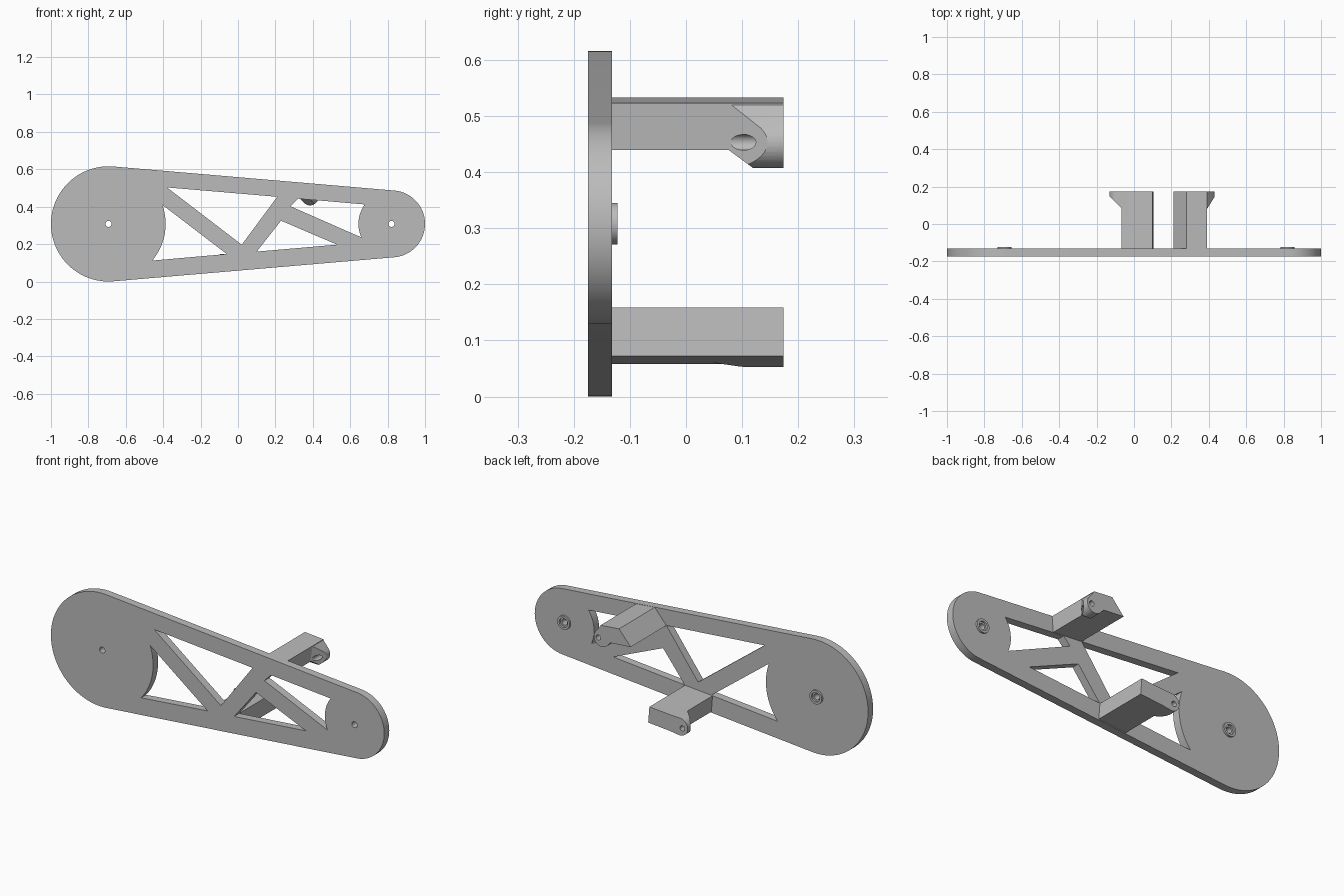
import bpy, bmesh
from math import acos, cos, sin, pi, radians
from mathutils import Vector

if "Cube" in bpy.data.objects:
    bpy.data.objects.remove(bpy.data.objects["Cube"])

grey = bpy.data.materials.new("plain_grey")
grey.use_nodes = True
colour = (0.5, 0.5, 0.5, 1)
grey.diffuse_color = colour
grey.node_tree.nodes["Principled BSDF"].inputs["Base Color"].default_value = colour

FRONT, FACE, REAR = -0.175, -0.132, 0.174
MID = 0.308
BIG, SMALL = (-0.692, MID), (0.821, MID)
BIG_R, SMALL_R = 0.308, 0.179


def arc(centre, r, start, end, n=24):
    return [(centre[0] + r * cos(start + (end - start) * i / n),
             centre[1] + r * sin(start + (end - start) * i / n)) for i in range(n + 1)]


def circle(centre, r, n=32):
    return arc(centre, r, 0, 2 * pi, n)[:-1]


def finish(obj):
    obj.data.materials.clear()
    obj.data.materials.append(grey)
    bpy.ops.object.select_all(action='DESELECT')
    obj.select_set(True)
    bpy.context.view_layer.objects.active = obj
    bpy.ops.object.shade_smooth_by_angle(angle=radians(30))
    return obj


def prism(name, outlines, y0, y1):
    """Extrude x-z outlines along y; inner outlines become holes."""
    curve = bpy.data.curves.new(name, 'CURVE')
    curve.dimensions = '2D'
    curve.fill_mode = 'BOTH'
    curve.extrude = (y1 - y0) / 2
    for pts in outlines:
        spline = curve.splines.new('POLY')
        spline.points.add(len(pts) - 1)
        for p, (x, z) in zip(spline.points, pts):
            p.co = (x, z, 0, 1)
        spline.use_cyclic_u = True
    obj = bpy.data.objects.new(name, curve)
    bpy.context.collection.objects.link(obj)
    obj.rotation_euler.x = pi / 2
    obj.location.y = (y0 + y1) / 2
    bpy.ops.object.select_all(action='DESELECT')
    obj.select_set(True)
    bpy.context.view_layer.objects.active = obj
    bpy.ops.object.convert(target='MESH')
    obj = bpy.context.object
    bpy.ops.object.transform_apply(location=True, rotation=True, scale=True)
    bm = bmesh.new()
    bm.from_mesh(obj.data)
    bmesh.ops.remove_doubles(bm, verts=bm.verts, dist=1e-5)
    bmesh.ops.recalc_face_normals(bm, faces=bm.faces)
    bm.to_mesh(obj.data)
    bm.free()
    return finish(obj)


def ear(name, outline, cuts, hole):
    """Convex lug with sloping front planes and a screw hole."""
    bm = bmesh.new()
    for x, z in outline:
        bm.verts.new((x, -0.05, z))
        bm.verts.new((x, REAR, z))
    hull = bmesh.ops.convex_hull(bm, input=bm.verts)
    loose = [v for v in hull["geom_interior"] if isinstance(v, bmesh.types.BMVert)]
    bmesh.ops.delete(bm, geom=loose, context='VERTS')
    for point, normal in cuts:
        geom = bm.verts[:] + bm.edges[:] + bm.faces[:]
        bmesh.ops.bisect_plane(bm, geom=geom, plane_co=point,
                               plane_no=Vector(normal).normalized(), clear_outer=True)
        rim = [e for e in bm.edges if e.is_boundary]
        bmesh.ops.holes_fill(bm, edges=rim, sides=0)
    bmesh.ops.recalc_face_normals(bm, faces=bm.faces)
    mesh = bpy.data.meshes.new(name)
    bm.to_mesh(mesh)
    bm.free()
    obj = bpy.data.objects.new(name, mesh)
    bpy.context.collection.objects.link(obj)
    cutter = prism("hole_cutter", [circle(hole, 0.014, 24)], -0.1, 0.25)
    cutter.hide_render = True
    mod = obj.modifiers.new("hole", 'BOOLEAN')
    mod.operation = 'DIFFERENCE'
    mod.solver = 'EXACT'
    mod.object = cutter
    finish(obj)
    bpy.ops.object.modifier_apply(modifier="hole")
    bpy.data.objects.remove(cutter)
    return finish(obj)


# Side plate: two round ends joined by tangents, with four truss windows
phi = acos((BIG_R - SMALL_R) / (SMALL[0] - BIG[0]))
outer = arc(BIG, BIG_R, phi, 2 * pi - phi, 56) + arc(SMALL, SMALL_R, -phi, phi, 40)
big_window = [(-0.06, 0.147)] + arc(BIG, 0.305, radians(19.5), radians(-40))
top_window = [(-0.38, 0.503), (0.21, 0.453), (0.02, 0.197)]
small_window = [(0.281, 0.402), (0.32, 0.443)] + arc(SMALL, 0.177, radians(144), radians(204))
low_window = [(0.10, 0.16), (0.23, 0.325), (0.53, 0.197)]
prism("side_plate", [outer, big_window, top_window, small_window, low_window,
                     circle(BIG, 0.016), circle(SMALL, 0.016)], FRONT, FACE)

# Raised rings around the pivot holes
for name, centre in (("large_end_boss", BIG), ("small_end_boss", SMALL)):
    prism(name, [circle(centre, 0.037), circle(centre, 0.025)], FACE - 0.001, -0.122)

# Mounting arms reaching back from the rails
prism("upper_arm", [[(0.21, 0.453), (0.28, 0.533), (0.391, 0.523), (0.384, 0.439)]],
      FACE - 0.003, REAR)
prism("lower_arm", [[(-0.06, 0.058), (0.105, 0.072), (0.098, 0.159), (-0.067, 0.146)]],
      FACE - 0.003, REAR)

# Screw lugs at the arm ends
ear("upper_ear", [(0.389, 0.522), (0.33, 0.445), (0.33, 0.52)] + circle((0.385, 0.453), 0.046),
    [((0.387, 0.075, 0.45), (1.6, -1, 0)), ((0.38, 0.075, 0.44), (0, -1, -1.36))],
    (0.404, 0.453))
ear("lower_ear", [(-0.02, 0.062), (-0.02, 0.149), (-0.067, 0.146)] + circle((-0.085, 0.1), 0.047),
    [((-0.063, 0.08, 0.1), (-1, -1, 0))], (-0.1, 0.095))
